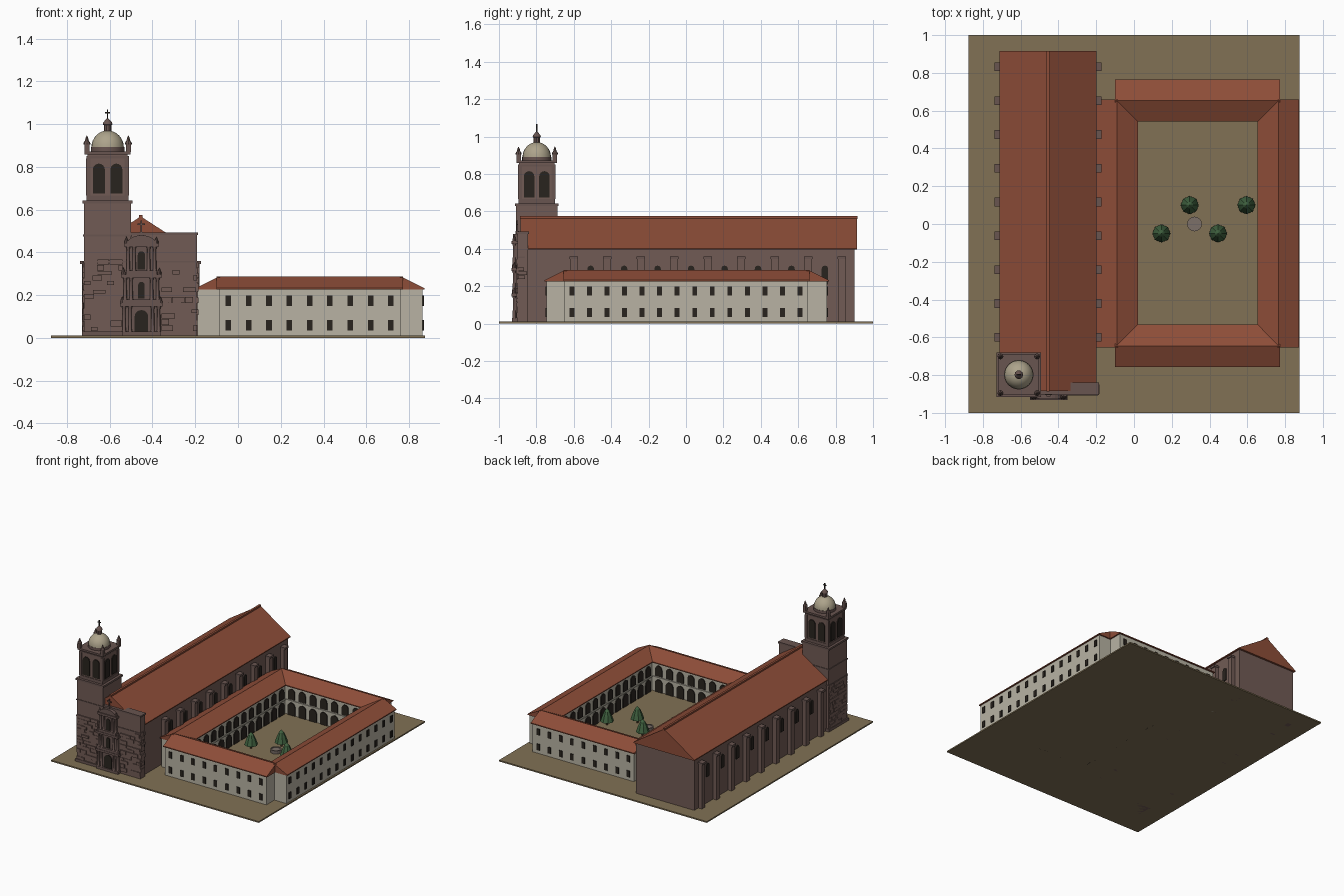
import bpy, bmesh, math, random
from mathutils import Matrix, Vector

if "Cube" in bpy.data.objects:
    bpy.data.objects.remove(bpy.data.objects["Cube"])

random.seed(4)
COL = dict(stone=(0.165, 0.105, 0.09), trim=(0.14, 0.09, 0.08), roof=(0.27, 0.075, 0.04),
           cream=(0.48, 0.45, 0.37), dark=(0.022, 0.017, 0.013), soil=(0.22, 0.165, 0.09),
           dome=(0.42, 0.37, 0.26), leaf=(0.05, 0.12, 0.05), bark=(0.1, 0.06, 0.03), grey=(0.2, 0.16, 0.14))
MATS = {}
for n, c in COL.items():
    MATS[n] = bpy.data.materials.new(n)
    MATS[n].diffuse_color = (*c, 1)
PARTS = {}


def part(name, mat):
    return PARTS.setdefault(name, (bmesh.new(), mat))[0]


def box(bm, x0, x1, y0, y1, z0, z1):
    m = Matrix.Translation(((x0 + x1) / 2, (y0 + y1) / 2, (z0 + z1) / 2)) @ Matrix.Diagonal((x1 - x0, y1 - y0, z1 - z0, 1))
    bmesh.ops.create_cube(bm, size=1, matrix=m)


def extrude(bm, pts, axis, a, b):
    """Extrude a (u, z) outline along x or y from a to b."""
    put = (lambda u, z, t: (t, u, z)) if axis == 'x' else (lambda u, z, t: (u, t, z))
    A = [bm.verts.new(put(u, z, a)) for u, z in pts]
    B = [bm.verts.new(put(u, z, b)) for u, z in pts]
    n = len(pts)
    fs = [bm.faces.new(A), bm.faces.new(B)]
    fs += [bm.faces.new((A[i], A[(i + 1) % n], B[(i + 1) % n], B[i])) for i in range(n)]
    bmesh.ops.recalc_face_normals(bm, faces=fs)


def arch(bm, axis, u, z0, z1, w, at, depth=0.006):
    r = w / 2
    pts = [(u - r, z0), (u + r, z0)]
    pts += [(u + r * math.cos(t * math.pi / 8), z1 - r + r * math.sin(t * math.pi / 8)) for t in range(9)]
    extrude(bm, pts, axis, at - depth, at + depth)


def lathe(bm, x, y, prof, n=12):
    """Revolve an (r, z) profile; zero radius closes to a point."""
    rings = []
    for r, z in prof:
        k = n if r else 1
        rings.append([bm.verts.new((x + r * math.cos(2 * math.pi * i / n), y + r * math.sin(2 * math.pi * i / n), z)) for i in range(k)])
    for a, b in zip(rings, rings[1:]):
        for i in range(n):
            j = (i + 1) % n
            f = [a[i % len(a)], a[j % len(a)], b[j % len(b)], b[i % len(b)]]
            bm.faces.new(list(dict.fromkeys(f)))
    if len(rings[0]) > 1:
        bm.faces.new(rings[0][::-1])
    if len(rings[-1]) > 1:
        bm.faces.new(rings[-1])


def cross(bm, x, y, z0, z1, w):
    t = 0.003
    box(bm, x - t, x + t, y - t, y + t, z0, z1)
    zc = z0 + (z1 - z0) * 0.68
    box(bm, x - w, x + w, y - t, y + t, zc - t, zc + t)


# ground slab
box(part('ground_plot', 'soil'), -0.875, 0.875, -1, 1, 0, 0.01)

# church nave, gabled roof, ridge cap
CX = -0.455
box(part('nave_walls', 'stone'), CX - 0.245, CX + 0.245, -0.87, 0.9, 0, 0.4)
extrude(part('nave_roof', 'roof'), [(CX - 0.257, 0.395), (CX + 0.257, 0.395), (CX + 0.257, 0.402), (CX, 0.568), (CX - 0.257, 0.402)], 'y', -0.885, 0.915)
box(part('nave_ridge', 'roof'), CX - 0.008, CX + 0.008, -0.888, 0.917, 0.56, 0.575)

# buttresses and arched nave windows on both sides
for s in (-1, 1):
    for i in range(9):
        y = -0.6 + i * 0.179
        xs = sorted((CX + s * 0.24, CX + s * 0.275))
        box(part('buttresses', 'stone'), *xs, y - 0.02, y + 0.02, 0, 0.345)
        xs = sorted((CX + s * 0.24, CX + s * 0.283))
        box(part('buttress_caps', 'trim'), *xs, y - 0.023, y + 0.023, 0.345, 0.36)
        if i < 8:
            arch(part('nave_windows', 'dark'), 'x', y + 0.09, 0.21, 0.31, 0.035, CX + s * 0.245)

# facade wall with cornices
fa = part('facade', 'stone')
box(fa, -0.5, -0.192, -0.9, -0.845, 0, 0.48)
tr = part('cornices', 'trim')
box(tr, -0.5, -0.186, -0.906, -0.84, 0.48, 0.492)
box(tr, -0.5, -0.188, -0.904, -0.86, 0.352, 0.36)

# bell tower shaft, belfry and cornices
TX, TY = -0.61, -0.798
tw = part('tower', 'stone')


def square(bm, h, z0, z1):
    box(bm, TX - h, TX + h, TY - h, TY + h, z0, z1)


square(tw, 0.11, 0, 0.63)
square(tw, 0.094, 0.64, 0.86)
for h, z0, z1 in ((0.119, 0, 0.03), (0.114, 0.352, 0.36), (0.114, 0.475, 0.483), (0.117, 0.628, 0.642),
                  (0.098, 0.642, 0.665), (0.099, 0.84, 0.85), (0.108, 0.858, 0.872)):
    square(tr, h, z0, z1)
for a in (-1, 1):
    for b in (-1, 1):
        arch(part('bell_openings', 'dark'), 'y', TX + a * 0.041, 0.675, 0.815, 0.056, TY + b * 0.094)
        arch(part('bell_openings', 'dark'), 'x', TY + a * 0.041, 0.675, 0.815, 0.056, TX + b * 0.094)
        px, py = TX + a * 0.097, TY + b * 0.097
        box(tr, px - 0.012, px + 0.012, py - 0.012, py + 0.012, 0.87, 0.905)
        lathe(part('pinnacles', 'trim'), px, py, [(0.016, 0.905), (0.016, 0.912), (0.009, 0.922), (0.006, 0.935), (0, 0.947)], 8)
        box(tr, TX + a * 0.09 - 0.01, TX + a * 0.09 + 0.01, TY + b * 0.09 - 0.01, TY + b * 0.09 + 0.01, 0.665, 0.84)

# dome, lantern and cross
lathe(part('dome_drum', 'trim'), TX, TY, [(0.078, 0.87), (0.078, 0.892)], 24)
lathe(part('dome', 'dome'), TX, TY, [(0.076 * math.cos(t * math.pi / 16), 0.89 + 0.08 * math.sin(t * math.pi / 16)) for t in range(8)] + [(0, 0.97)], 24)
lathe(part('lantern', 'trim'), TX, TY, [(0.018, 0.962), (0.018, 0.995), (0.023, 0.998), (0.02, 1.008), (0.008, 1.022), (0, 1.028)], 10)
cross(part('tower_cross', 'dark'), TX, TY, 1.02, 1.068, 0.012)

# rough stone courses on tower and facade
st = part('stone_blocks', 'stone')


def courses(axis, a, b, face, sign, zmax=0.345):
    z = 0.03
    while z < zmax:
        h = random.uniform(0.02, 0.03)
        u = a
        while u < b - 0.01:
            w = min(random.uniform(0.03, 0.07), b - u)
            if random.random() < 0.75:
                d = sorted((face - sign * 0.004, face + sign * random.uniform(0.003, 0.009)))
                uv = (u + 0.001, u + w - 0.001)
                if axis == 'y':
                    box(st, *uv, *d, z + 0.001, z + h - 0.001)
                else:
                    box(st, *d, *uv, z + 0.001, z + h - 0.001)
            u += w
        z += h


courses('y', TX - 0.112, -0.54, TY - 0.11, -1)
courses('y', -0.36, -0.19, -0.9, -1)
courses('x', TY - 0.11, TY + 0.11, TX - 0.11, -1)
courses('x', -0.9, -0.85, -0.192, 1)

# three-tier entrance portal
PX = -0.452
po = part('portal', 'trim')
for z0, z1, w in ((0.01, 0.15, 0.085), (0.16, 0.285, 0.08), (0.295, 0.43, 0.066)):
    box(po, PX - w, PX + w, -0.915, -0.88, z0, z1)
    box(po, PX - w - 0.014, PX + w + 0.014, -0.932, -0.88, z1 - 0.004, z1 + 0.012)
    box(po, PX - w - 0.006, PX + w + 0.006, -0.929, -0.88, z0, z0 + 0.02)
    for s in (-1, 1):
        for k in (0.004, 0.032):
            lathe(part('portal_columns', 'trim'), PX + s * (w - k), -0.919,
                  [(0.011, z0 + 0.02), (0.008, z0 + 0.026), (0.007, z1 - 0.015), (0.011, z1 - 0.004)], 10)
        lathe(part('portal_finials', 'trim'), PX + s * (w + 0.004), -0.918, [(0.009, z1 + 0.01), (0.009, z1 + 0.022), (0, z1 + 0.045)], 8)
arc = [(PX + 0.07 * math.cos(t * math.pi / 12), 0.435 + 0.045 * math.sin(t * math.pi / 12)) for t in range(13)]
extrude(po, arc, 'y', -0.925, -0.88)
box(po, PX - 0.01, PX + 0.01, -0.912, -0.892, 0.47, 0.495)
cross(part('portal_cross', 'trim'), PX, -0.902, 0.49, 0.55, 0.018)
pd = part('portal_openings', 'dark')
arch(pd, 'y', PX, 0.01, 0.13, 0.064, -0.914)
arch(pd, 'y', PX, 0.185, 0.262, 0.03, -0.914)
arch(pd, 'y', PX, 0.32, 0.405, 0.034, -0.914)

# cloister wings: walls and prism roofs ((low, high) across, ridge, then length)
cw, cr = part('cloister_walls', 'cream'), part('cloister_roofs', 'roof')
for lo, hi in ((-0.2, 0.02), (0.655, 0.873)):
    box(cw, lo + 0.01, hi - 0.01, -0.65, 0.65, 0, 0.23)
    m = (lo + hi) / 2
    extrude(cr, [(lo, 0.225), (hi, 0.225), (hi, 0.232), (m, 0.286), (lo, 0.232)], 'y', -0.655, 0.66)
for lo, hi in ((-0.757, -0.533), (0.543, 0.765)):
    box(cw, -0.09, 0.762, lo + 0.01, hi - 0.01, 0, 0.23)
    m = (lo + hi) / 2
    extrude(cr, [(lo, 0.225), (hi, 0.225), (hi, 0.232), (m, 0.287), (lo, 0.232)], 'x', -0.1, 0.772)

# outer windows in two storeys, courtyard arches in two storeys
wi, ar = part('cloister_windows', 'dark'), part('courtyard_arches', 'dark')
for z in (0.035, 0.15):
    for i in range(9):
        x = -0.045 + i * 0.095
        for y in (-0.747, 0.755):
            box(wi, x - 0.013, x + 0.013, y - 0.005, y + 0.005, z, z + 0.048)
    for i in range(14):
        y = -0.61 + i * 0.0938
        box(wi, 0.858, 0.869, y - 0.013, y + 0.013, z, z + 0.048)
for z0, z1, w in ((0.0, 0.105, 0.062), (0.13, 0.21, 0.056)):
    for i in range(7):
        for y in (-0.543, 0.553):
            arch(ar, 'y', 0.065 + i * 0.0905, z0, z1, w, y)
    for i in range(12):
        for x in (0.01, 0.665):
            arch(ar, 'x', -0.49 + i * 0.0905, z0, z1, w, x)
band = part('courtyard_bands', 'cream')
for x in (0.01, 0.665):
    box(band, x - 0.006, x + 0.006, -0.543, 0.553, 0.112, 0.122)
for y in (-0.543, 0.553):
    box(band, 0.01, 0.665, y - 0.006, y + 0.006, 0.112, 0.122)

# courtyard fountain and trees
lathe(part('fountain', 'grey'), 0.32, 0, [(0.037, 0.01), (0.039, 0.035), (0.03, 0.035), (0.03, 0.03)], 16)
for x, y in ((0.145, -0.05), (0.295, 0.1), (0.445, -0.05), (0.595, 0.1)):
    lathe(part('tree_trunks', 'bark'), x, y, [(0.008, 0.01), (0.006, 0.05)], 6)
    lathe(part('tree_crowns', 'leaf'), x, y, [(0.048, 0.04), (0.032, 0.085), (0.018, 0.115), (0, 0.135)], 8)

# finish meshes
SMOOTH = {'dome', 'dome_drum', 'lantern', 'portal_columns'}
for name, (bm, mat) in PARTS.items():
    me = bpy.data.meshes.new(name)
    for f in bm.faces:
        f.smooth = False
    bm.to_mesh(me)
    bm.free()
    me.materials.append(MATS[mat])
    ob = bpy.data.objects.new(name, me)
    bpy.context.collection.objects.link(ob)
    if name in SMOOTH:
        bpy.ops.object.select_all(action='DESELECT')
        ob.select_set(True)
        bpy.context.view_layer.objects.active = ob
        bpy.ops.object.shade_smooth_by_angle(angle=math.radians(35))

for m in bpy.data.materials:
    if m.users and not m.is_grease_pencil:
        m.use_nodes = True
        m.node_tree.nodes["Principled BSDF"].inputs["Base Color"].default_value = m.diffuse_color
